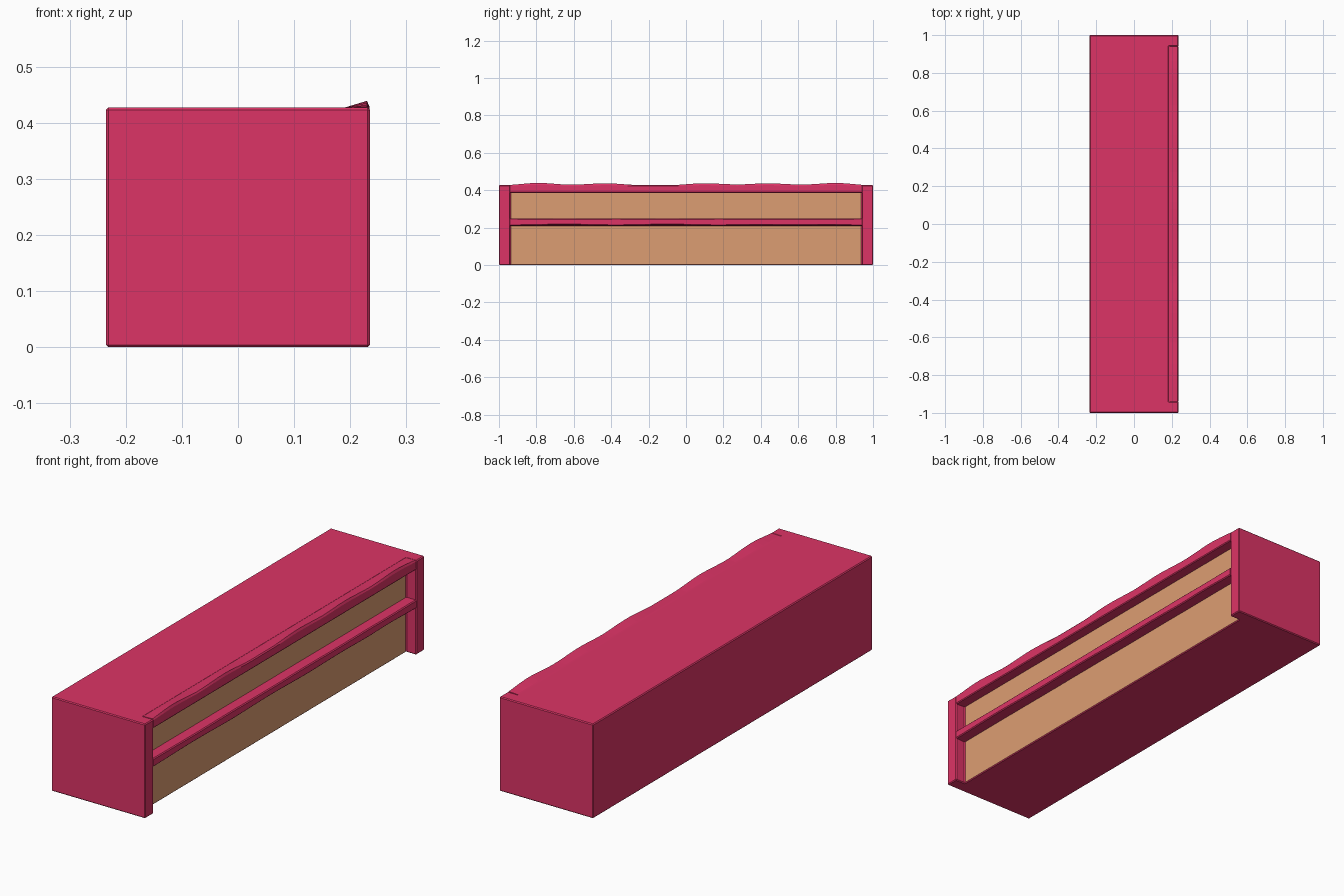
import bpy, bmesh, math

if "Cube" in bpy.data.objects:
    bpy.data.objects.remove(bpy.data.objects["Cube"])

X, Y, H = 0.235, 1.0, 0.427      # half depth, half length, height
INNER, BACK = 0.94, 0.185        # inner side of the end posts, recess plane


def material(name, rgb):
    m = bpy.data.materials.new(name)
    m.diffuse_color = (*rgb, 1)
    m.use_nodes = True
    m.node_tree.nodes["Principled BSDF"].inputs["Base Color"].default_value = m.diffuse_color
    return m


pink = material("pink_paint", (0.72, 0.034, 0.133))
wood = material("light_wood", (0.72, 0.34, 0.17))


def finish(name, bm, mats):
    bmesh.ops.recalc_face_normals(bm, faces=bm.faces)
    me = bpy.data.meshes.new(name)
    bm.to_mesh(me)
    bm.free()
    for m in mats:
        me.materials.append(m)
    ob = bpy.data.objects.new(name, me)
    bpy.context.collection.objects.link(ob)
    return ob


def wave(y, peaks):
    """Sum of soft bumps, fading out at the posts."""
    h = 0
    for centre, half, height in peaks:
        t = abs(y - centre) / half
        if t < 1:
            h += height * 0.5 * (1 + math.cos(math.pi * t))
    return h


def rail(name, section, n=48):
    """Loft a cross-section (function of y) between the posts."""
    bm = bmesh.new()
    rings = []
    for i in range(n + 1):
        y = -INNER + 2 * INNER * i / n
        rings.append([bm.verts.new((x, y, z)) for x, z in section(y)])
    for a, b in zip(rings, rings[1:]):
        for j in range(len(a)):
            k = (j + 1) % len(a)
            bm.faces.new((a[j], a[k], b[k], b[j]))
    bm.faces.new(rings[0])
    bm.faces.new(rings[-1])
    return finish(name, bm, [pink])


# Cabinet body: U-shaped plan pulled up, wood on the recessed face
plan = [(-X, -Y), (X, -Y), (X, -INNER), (BACK, -INNER),
        (BACK, INNER), (X, INNER), (X, Y), (-X, Y)]
bm = bmesh.new()
base = bm.faces.new([bm.verts.new((x, y, 0)) for x, y in plan])
top = bmesh.ops.extrude_face_region(bm, geom=[base])["geom"]
bmesh.ops.translate(bm, vec=(0, 0, H),
                    verts=[v for v in top if isinstance(v, bmesh.types.BMVert)])
for f in bm.faces:
    if all(abs(v.co.x - BACK) < 1e-5 for v in f.verts):
        f.material_index = 1
body = finish("cabinet_body", bm, [pink, wood])
bev = body.modifiers.new("soft_edges", "BEVEL")
bev.width = 0.004
bev.segments = 1
bev.material = 0

# Top rail with a hand-cut wavy upper lip
lip = [(-0.79, 0.19, 0.012), (-0.43, 0.2, 0.01), (0.1, 0.2, 0.01),
       (0.44, 0.19, 0.01), (0.8, 0.19, 0.012), (-0.61, 0.15, 0.002),
       (0.27, 0.15, 0.003), (0.62, 0.15, 0.003)]


def top_section(y):
    w = wave(y, lip)
    return [(0.175, 0.388), (0.175, H - 0.001), (0.19, H), (0.23, H + w),
            (X - 0.0005, H - 0.005 + 0.5 * w), (X, 0.39), (X - 0.003, 0.386)]


rail("top_rail", top_section)

# Middle shelf rail with a slightly uneven lower edge
dips = [(-0.65, 0.3, 0.004), (-0.1, 0.3, 0.004), (0.4, 0.25, 0.003), (0.75, 0.18, 0.003)]


def shelf_section(y):
    w = wave(y, dips)
    return [(0.175, 0.209), (0.175, 0.249), (X - 0.004, 0.249 - 0.4 * w), (X, 0.245 - 0.4 * w),
            (X, 0.215 + w), (X - 0.004, 0.211 + w)]


rail("middle_rail", shelf_section)
